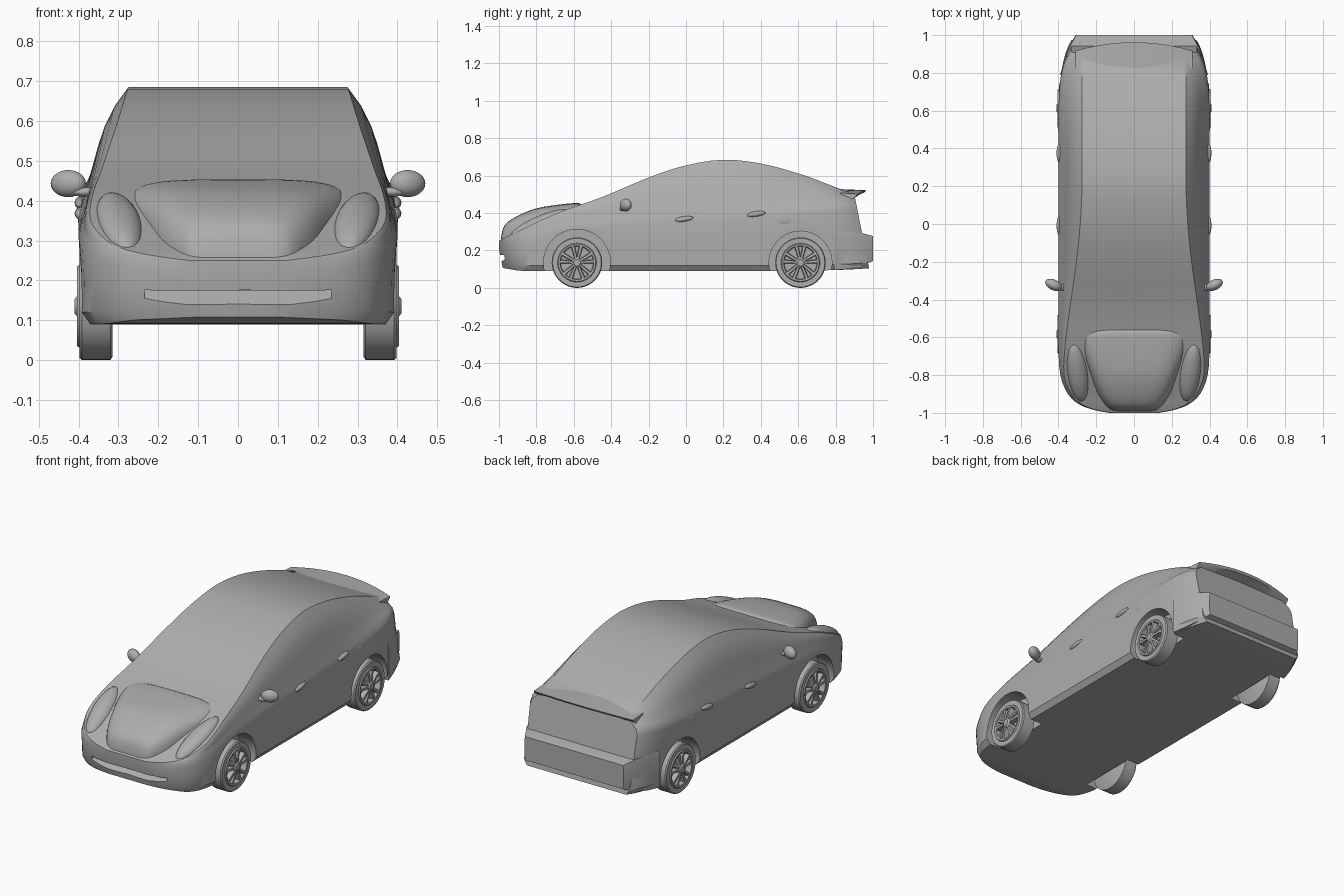
import bpy, bmesh
from math import sin, cos, pi, radians
from mathutils import Matrix, Vector

if "Cube" in bpy.data.objects:
    bpy.data.objects.remove(bpy.data.objects["Cube"])

paint = bpy.data.materials.new("plain_grey")
grey = (0.42, 0.42, 0.42, 1)
paint.use_nodes = True
paint.diffuse_color = grey
paint.node_tree.nodes["Principled BSDF"].inputs["Base Color"].default_value = grey


def loft(bm, rings):
    """Skin a list of closed rings and cap both ends."""
    loops = [[bm.verts.new(p) for p in ring] for ring in rings]
    count = len(loops[0])
    for a, b in zip(loops, loops[1:]):
        for i in range(count):
            j = (i + 1) % count
            bm.faces.new((a[i], a[j], b[j], b[i]))
    bm.faces.new(loops[0])
    bm.faces.new(loops[-1])


def ball(bm, centre, radii, rotation=Matrix()):
    matrix = Matrix.Translation(centre) @ rotation @ Matrix.Diagonal((*radii, 1))
    bmesh.ops.create_uvsphere(bm, u_segments=24, v_segments=14, radius=1, matrix=matrix)


def finish(bm, name, angle=32):
    bmesh.ops.recalc_face_normals(bm, faces=bm.faces)
    mesh = bpy.data.meshes.new(name)
    bm.to_mesh(mesh)
    bm.free()
    mesh.materials.append(paint)
    obj = bpy.data.objects.new(name, mesh)
    bpy.context.collection.objects.link(obj)
    shade(obj, angle)
    return obj


def shade(obj, angle):
    bpy.ops.object.select_all(action='DESELECT')
    obj.select_set(True)
    bpy.context.view_layer.objects.active = obj
    bpy.ops.object.shade_smooth_by_angle(angle=radians(angle))


def smooth_rows(rows, steps):
    """Catmull-Rom interpolation of whole station rows."""
    pts = [Vector(r) for r in rows]
    pts = [pts[0]] + pts + [pts[-1]]
    out = []
    for a, b, c, d in zip(pts, pts[1:], pts[2:], pts[3:]):
        for k in range(steps):
            t = k / steps
            out.append(b + (c - a) * (t / 2) + (a * 2 - b * 5 + c * 4 - d) * (t * t / 2)
                       + (b * 3 - a - c * 3 + d) * (t ** 3 / 2))
    return out + [pts[-1]]


def mirrored(half):
    """Close a half section that starts and ends on the centre line."""
    return half + [(-x, y, z) for x, y, z in reversed(half[1:-1])]


def circle(x, y, z, r, count=48):
    return [(x, y + r * cos(2 * pi * i / count), z + r * sin(2 * pi * i / count))
            for i in range(count)]


# Body shell stations: y, half width, floor, belt line, roof edge, roof height
stations = [
    (-1, .13, .108, .247, .12, .25), (-.985, .21, .104, .255, .2, .26),
    (-.955, .29, .1, .27, .275, .275), (-.9, .35, .092, .285, .33, .3),
    (-.8, .39, .09, .305, .37, .35), (-.65, .4, .09, .34, .365, .415),
    (-.45, .4, .09, .36, .34, .485), (-.2, .4, .09, .375, .305, .59),
    (0, .4, .09, .39, .285, .655), (.2, .4, .09, .4, .275, .685),
    (.4, .4, .09, .41, .275, .665), (.6, .4, .09, .425, .275, .612),
    (.76, .39, .095, .44, .275, .555), (.85, .365, .1, .45, .27, .52),
    (.9, .335, .105, .45, .265, .5)]


def body_section(row):
    y, w, floor, belt, edge, top = row
    half = [(0, floor), (w - .025, floor), (w - .003, floor + .03),
            (w - .004, (floor + belt) / 2), (w, belt - .03)]
    for k in range(7):
        t = k / 6
        bulge = .46 * (top - belt) * t * t * (1 - t)
        half.append((w - .008 + (edge - w + .008) * t + bulge, belt + (top - belt) * t))
    half.append((0, top))
    # The nose tucks in at the bottom and the tail leans back
    tuck = max(0, (-.85 - y) / .15)
    lean = max(0, (y - .7) / .2)
    return mirrored([(x, y + tuck * max(0, .2 - z) * .22 + lean * (.5 - z) * .2, z)
                     for x, z in half])


bm = bmesh.new()
loft(bm, [body_section(row) for row in smooth_rows(stations, 3)])
body = finish(bm, "body_shell")

# Wheel wells and front air intake
WHEEL_Z = .135
axles = ((-.583, .178), (.612, .168))
bm = bmesh.new()
for y, well in axles:
    for s in (-1, 1):
        loft(bm, [circle(s * .3, y, WHEEL_Z, well, 64), circle(s * .5, y, WHEEL_Z, well, 64)])
loft(bm, [[(x, -1.1, .172), (x, -.945, .176), (x, -.997, .13), (x, -1.1, .13)]
          for x in (-.235, .235)])
cutter = finish(bm, "opening_cutter")
cutter.hide_render = True
cut = body.modifiers.new("openings", 'BOOLEAN')
cut.object = cutter
cut.operation = 'DIFFERENCE'
cut.solver = 'EXACT'
bpy.context.view_layer.objects.active = body
bpy.ops.object.modifier_apply(modifier=cut.name)
bpy.data.objects.remove(cutter)
shade(body, 32)

# Raised bonnet: y, half width, base, height
bonnet_rows = [(-.99, .1, .22, .262), (-.97, .14, .22, .335), (-.9, .19, .24, .385),
               (-.8, .23, .28, .425), (-.68, .27, .33, .445), (-.6, .275, .37, .453),
               (-.565, .25, .38, .45), (-.55, .22, .4, .43)]
bm = bmesh.new()
rings = []
for y, w, base, top in smooth_rows(bonnet_rows, 3):
    half = [(0, y, base)]
    for k in range(13):
        a = k / 12 * pi / 2
        half.append((w * max(0, cos(a)) ** .5 if k < 12 else 0, y,
                     base + (top - base) * sin(a) ** .5))
    rings.append(mirrored(half))
loft(bm, rings)
finish(bm, "bonnet", 50)

# Rear bumper: y, half width, bottom, top
bm = bmesh.new()
loft(bm, [[(-w, y, low), (w, y, low), (w + .004, y, low + .03), (w + .004, y, high - .02),
           (w, y, high), (-w, y, high), (-w - .004, y, high - .02), (-w - .004, y, low + .03)]
          for y, w, low, high in ((.79, .387, .095, .3), (.86, .368, .1, .3),
                                  (.93, .345, .113, .296), (1, .306, .143, .277))])
finish(bm, "rear_bumper")

# Tail spoiler, swept forward towards its ends
bm = bmesh.new()
rings = []
for k in range(13):
    x = -.31 + .62 * k / 12
    bend = (x / .31) ** 2
    tip, z = .962 - .045 * bend, -.02 * bend
    rings.append([(x, .82, .528 + z), (x, tip, .522 + z), (x, tip - .008, .51 + z),
                  (x, .88, .485 + z)])
loft(bm, rings)
finish(bm, "tail_spoiler")

for s, side in ((1, "left"), (-1, "right")):
    # Headlight swelling
    bm = bmesh.new()
    ball(bm, (s * .298, -.785, .343), (.055, .17, .04),
         Matrix.Rotation(radians(s * -8), 4, 'Z') @ Matrix.Rotation(radians(24), 4, 'X'))
    finish(bm, side + "_headlight", 50)

    # Door mirror with its stalk
    bm = bmesh.new()
    ball(bm, (s * .426, -.322, .443), (.047, .028, .034),
         Matrix.Rotation(radians(s * 25), 4, 'Z'))
    ball(bm, (s * .385, -.335, .422), (.035, .018, .012))
    finish(bm, side + "_mirror", 50)

    # Door handles and round flap
    for name, y, z in (("front", -.01, .368), ("rear", .375, .395)):
        bm = bmesh.new()
        ball(bm, (s * .396, y, z), (.014, .05, .014), Matrix.Rotation(radians(8), 4, 'X'))
        finish(bm, side + "_" + name + "_handle", 50)
    bm = bmesh.new()
    ball(bm, (s * .397, .525, .368), (.006, .042, .03))
    finish(bm, side + "_flap", 50)

    for name, (y, well) in zip(("front", "rear"), axles):
        # Tyre with recessed wheel disc
        bm = bmesh.new()
        loft(bm, [circle(s * x, y, WHEEL_Z, r) for x, r in
                  ((.315, .126), (.32, .135), (.392, .135), (.398, .13), (.398, .104),
                   (.404, .1), (.402, .09), (.37, .087))])
        finish(bm, side + "_" + name + "_tyre")

        # Hub and paired spokes
        bm = bmesh.new()
        loft(bm, [circle(s * x, y, WHEEL_Z, r, 24) for x, r in
                  ((.36, .026), (.404, .026), (.41, .018))])
        for k in range(5):
            for spread in (-.24, .24):
                a = 2 * pi * k / 5 + pi / 2 + spread
                out, across = Vector((0, cos(a), sin(a))), Vector((0, -sin(a), cos(a)))
                centre = Vector((0, y, WHEEL_Z))
                loft(bm, [[centre + out * r + across * (h * width) + Vector((s * x, 0, 0))
                           for h, x in ((-1, .375), (1, .375), (.7, face), (-.7, face))]
                          for r, width, face in ((.012, .007, .405), (.092, .011, .4))])
        finish(bm, side + "_" + name + "_rim")
